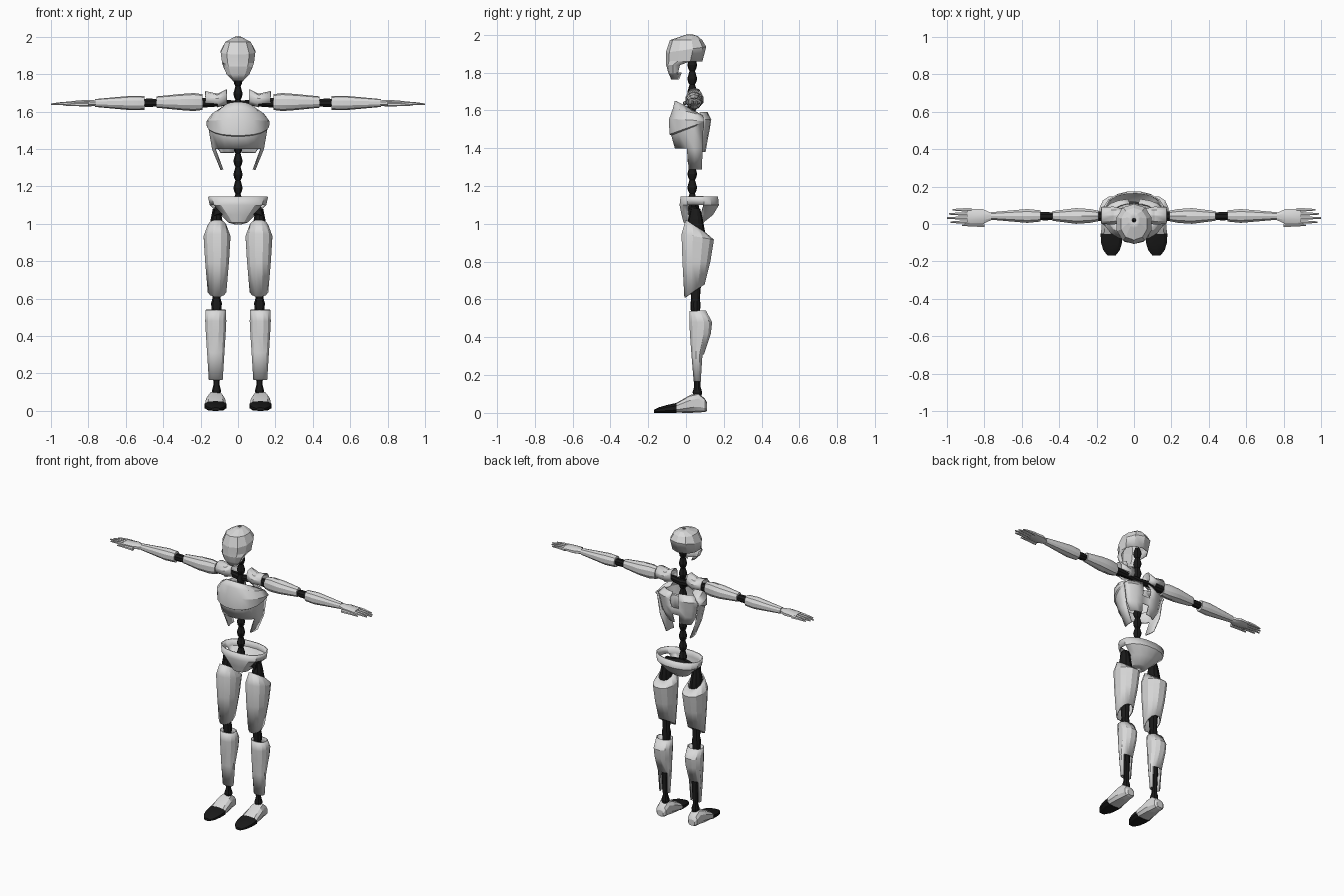
import bpy
import bmesh
import math
from mathutils import Vector

# Remove the default cube only
default_cube = bpy.data.objects.get("Cube")
if default_cube:
    bpy.data.objects.remove(default_cube, do_unlink=True)


def make_material(name, value):
    material = bpy.data.materials.new(name)
    material.use_nodes = True
    colour = (value, value, value, 1)
    material.diffuse_color = colour
    shader = material.node_tree.nodes["Principled BSDF"]
    shader.inputs["Base Color"].default_value = colour
    return material


WHITE = make_material("white_shell", .7)
BLACK = make_material("black_joint", .01)

# Map (across, depth, along) to world axes for lofts running along each axis
AXES = {
    "z": lambda across, depth, along: (across, depth, along),
    "x": lambda across, depth, along: (along, across, depth),
    "y": lambda across, depth, along: (across, along, depth),
}


def section_ring(section, centre, sides, power, axis):
    """Section: position along, radius across, radius in depth, depth shift, tilt."""
    along, radius_across, radius_depth, *rest = section
    shift = rest[0] if rest else 0
    tilt = rest[-1] if len(rest) > 1 else 0
    fit = math.cos(math.pi / sides)
    ring = []
    for i in range(sides):
        angle = math.tau * (i + .5) / sides
        cosine, sine = math.cos(angle) / fit, math.sin(angle) / fit
        across = math.copysign(abs(cosine) ** power, cosine)
        depth = math.copysign(abs(sine) ** power, sine)
        ring.append(Vector(AXES[axis](centre[0] + radius_across * across,
                                      centre[1] + shift + radius_depth * depth,
                                      along + tilt * depth)))
    return ring


def loft(name, sections, material, centre, axis="z", sides=10, power=.9,
         shell=0, cut=None, mirror=True, angle=22):
    """Skin a row of sections; shells stay open, and a rule may cut faces away."""
    bm = bmesh.new()
    rings = [[bm.verts.new(point)
              for point in section_ring(section, centre, sides, power, axis)]
             for section in sections]
    for lower, upper in zip(rings, rings[1:]):
        for i in range(sides):
            j = (i + 1) % sides
            bm.faces.new((lower[i], lower[j], upper[j], upper[i]))
    if not shell:
        bm.faces.new(rings[0])
        bm.faces.new(rings[-1])
    if cut:
        unwanted = [face for face in bm.faces if cut(face.calc_center_median())]
        bmesh.ops.delete(bm, geom=unwanted, context="FACES")
    variants = (("left_", 1), ("right_", -1)) if mirror else (("", 1),)
    for prefix, sign in variants:
        copy = bm.copy()
        for vert in copy.verts:
            vert.co.x *= sign
        bmesh.ops.recalc_face_normals(copy, faces=copy.faces)
        mesh = bpy.data.meshes.new(prefix + name)
        copy.to_mesh(mesh)
        copy.free()
        mesh.materials.append(material)
        mesh.shade_smooth()
        mesh.set_sharp_from_angle(angle=math.radians(angle))
        part = bpy.data.objects.new(prefix + name, mesh)
        bpy.context.collection.objects.link(part)
        if shell:
            thickness = part.modifiers.new("thickness", "SOLIDIFY")
            thickness.thickness = shell
            thickness.offset = 0
    bm.free()


# Head: faceted cap with an open underside and a narrow jaw mask
loft("head", [
    (2, .01, .01, .02),
    (1.99, .03, .04, .02),
    (1.97, .067, .08),
    (1.92, .09, .1, 0, .015),
    (1.86, .083, .09, -.01),
    (1.84, .076, .05, -.05),
    (1.8, .058, .035, -.055),
    (1.765, .025, .02, -.055),
], WHITE, centre=(0, 0), shell=.005, mirror=False, angle=12,
    cut=lambda middle: middle.z < 1.855 and middle.y > -.03)

# Spine and neck: a stack of flared vertebrae
vertebrae = []
for step in range(11):
    base = 1.1 + step * .072
    for rise, radius in ((0, .02), (.02, .025), (.06, .014)):
        vertebrae.append((base + rise, radius, radius))
loft("spine", vertebrae, BLACK, centre=(0, .033), mirror=False)

# Chest: front shell with a stepped breast line and pointed side tips
loft("chest", [
    (1.6, .085, .09, -.03, -.05),
    (1.575, .14, .13, 0, -.035),
    (1.545, .165, .15, 0, -.01),
    (1.53, .163, .15, 0, .055),
    (1.525, .155, .14, 0, .055),
    (1.4, .135, .12),
    (1.29, .09, .1),
], WHITE, centre=(0, .065), sides=20, shell=.008, mirror=False,
    cut=lambda middle: middle.y > .067 or (middle.z < 1.38 and middle.y < 0))

# Back: two shoulder blades joined by a low band
loft("back_plate", [
    (1.59, .12, .07),
    (1.55, .165, .09),
    (1.49, .15, .08),
    (1.44, .14, .07),
    (1.38, .1, .06),
], WHITE, centre=(0, .04), sides=20, shell=.008, mirror=False,
    cut=lambda middle: middle.y < .07 or (
        abs(middle.x) < .03 and not 1.44 < middle.z < 1.49))

# Pelvis: open bowl with leg openings at the sides
loft("pelvis", [
    (1.145, .157, .095),
    (1.1, .147, .1),
    (1.05, .09, .08, -.01),
    (1.01, .05, .05, -.03),
    (1, .015, .02, -.03),
], WHITE, centre=(0, .07), sides=16, shell=.008, mirror=False,
    cut=lambda middle: 1.03 < middle.z < 1.09 and abs(middle.x) > .05
    and 0 < middle.y < .1)

# Clavicles and arm cores, swelling at the shoulder and elbow
loft("arm_core", [
    (0, .025, .02, -.01),
    (.08, .018, .018),
    (.18, .025, .025),
    (.43, .018, .018),
    (.46, .022, .022),
    (.49, .022, .022),
    (.52, .018, .018),
    (.77, .01, .01),
], BLACK, centre=(.042, 1.647), axis="x", sides=8)

# Shoulder guards, upper arms and forearms
loft("shoulder_guard", [
    (.06, .035, .04, .015),
    (.11, .045, .036, -.005),
    (.175, .042, .045),
], WHITE, centre=(.045, 1.66), axis="x", shell=.006,
    cut=lambda middle: middle.z < 1.635 and middle.y > 0)
loft("upper_arm", [
    (.19, .028, .04),
    (.235, .037, .046),
    (.31, .042, .041),
    (.435, .026, .029),
], WHITE, centre=(.043, 1.651), axis="x")
loft("forearm", [
    (.5, .03, .035),
    (.57, .037, .037),
    (.765, .02, .02),
], WHITE, centre=(.043, 1.646), axis="x")

# Hands: palm, four tapered fingers and a thumb
loft("palm", [
    (.76, .018, .015),
    (.81, .04, .018),
    (.89, .04, .011),
], WHITE, centre=(.04, 1.645), axis="x", sides=8)


def digit(name, root, tip, across, height):
    loft(name, [
        (root, .01, .01),
        ((root + tip) / 2, .008, .008),
        (tip, .004, .004, -.004),
    ], WHITE, centre=(across, height), axis="x", sides=6)


fingers = {"index": .98, "middle": 1, "ring": .99, "little": .97}
for number, (finger, reach) in enumerate(fingers.items()):
    digit(finger + "_finger", .87, reach, .01 + number * .022, 1.643)
digit("thumb", .8, .92, -.006, 1.638)

# Hip links and leg cores, swelling at the hip, knee and ankle
loft("hip_link", [
    (0, .03, .03, .02),
    (.08, .022, .022, .01),
    (.125, .026, .03),
], BLACK, centre=(.04, 1.06), axis="x", sides=8)
loft("leg_core", [
    (1.08, .02, .024),
    (1.03, .03, .036),
    (.95, .04, .05),
    (.6, .022, .022),
    (.575, .029, .026),
    (.52, .024, .022),
    (.3, .026, .018, .01),
    (.14, .016, .016, .01),
    (.11, .024, .024, .01),
    (.08, .02, .02, .01),
], BLACK, centre=(.115, .05))

# Thighs: tubes with slanted rims
loft("thigh", [
    (.985, .045, .05, 0, -.035),
    (.93, .068, .082, .01, -.015),
    (.8, .06, .07, .003),
    (.645, .046, .05, -.007, .035),
], WHITE, centre=(.112, .052), sides=12, shell=.008)

# Shins: calf bulge above a channel open at the back
loft("shin", [
    (.54, .051, .04),
    (.48, .053, .057, .016),
    (.42, .05, .052, .014),
    (.31, .043, .03),
    (.165, .034, .018),
], WHITE, centre=(.119, .062), sides=12, shell=.007,
    cut=lambda middle: middle.z < .31 and middle.y > .075)

# Feet: white instep and heel, black toe cap
loft("foot", [
    (-.055, .057, .024),
    (.025, .05, .046, .022),
    (.065, .039, .05, .028),
    (.1, .036, .034, .014),
    (.112, .024, .02, .006),
], WHITE, centre=(.12, .026), axis="y", power=.75)
loft("toe_cap", [
    (-.168, .022, .008),
    (-.14, .044, .015, .006),
    (-.1, .056, .02, .012),
    (-.05, .059, .026, .017),
], BLACK, centre=(.12, .009), axis="y", power=.75)
